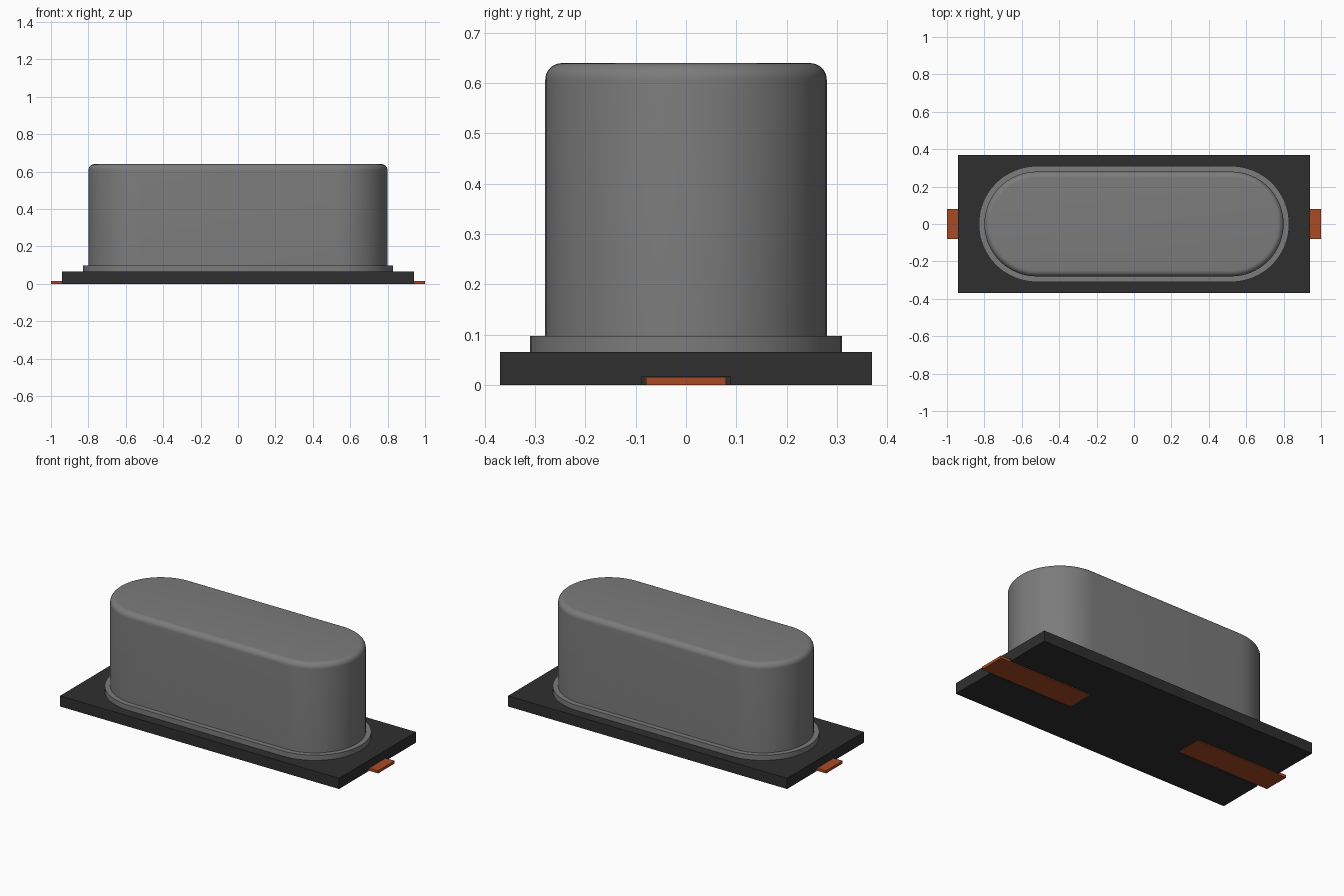
import bpy, bmesh, math

default = bpy.data.objects.get("Cube")
if default:
    bpy.data.objects.remove(default, do_unlink=True)


def material(name, rgb):
    mat = bpy.data.materials.new(name)
    mat.use_nodes = True
    mat.diffuse_color = (*rgb, 1)
    mat.node_tree.nodes["Principled BSDF"].inputs["Base Color"].default_value = (*rgb, 1)
    return mat


metal = material("grey metal", (0.2, 0.2, 0.2))
plastic = material("black plastic", (0.028, 0.028, 0.028))
copper = material("copper", (0.40, 0.068, 0.018))


def finish(name, bm, mat):
    bmesh.ops.recalc_face_normals(bm, faces=bm.faces)
    mesh = bpy.data.meshes.new(name)
    bm.to_mesh(mesh)
    bm.free()
    mesh.materials.append(mat)
    obj = bpy.data.objects.new(name, mesh)
    bpy.context.collection.objects.link(obj)
    return obj


def box(name, low, high, mat):
    bm = bmesh.new()
    bmesh.ops.create_cube(bm, size=1)
    for v in bm.verts:
        v.co = [b if c > 0 else a for a, b, c in zip(low, high, v.co)]
    return finish(name, bm, mat)


def oblong(name, profile, mat, half_straight=0.52, steps=32):
    """Loft round-ended outlines through (radius, height) pairs."""
    bm = bmesh.new()
    rings = []
    for radius, z in profile:
        ring = []
        for side in (1, -1):
            for i in range(steps + 1):
                a = math.pi * (i / steps - 0.5)
                ring.append(bm.verts.new((side * (half_straight + radius * math.cos(a)),
                                          side * radius * math.sin(a), z)))
        rings.append(ring)
    n = len(rings[0])
    for lower, upper in zip(rings, rings[1:]):
        for i in range(n):
            j = (i + 1) % n
            bm.faces.new((lower[i], lower[j], upper[j], upper[i]))
    bm.faces.new(rings[0])
    bm.faces.new(rings[-1])
    obj = finish(name, bm, mat)
    bpy.ops.object.select_all(action="DESELECT")
    obj.select_set(True)
    bpy.context.view_layer.objects.active = obj
    bpy.ops.object.shade_smooth_by_angle(angle=math.radians(35))
    return obj


# Base plate and metal can with a rolled top edge
base = box("base_plate", (-0.94, -0.37, 0), (0.94, 0.37, 0.065), plastic)
oblong("can_flange", [(0.31, 0.065), (0.31, 0.097)], metal)
fillet = 0.033
arc = [math.pi / 2 * i / 8 for i in range(9)]
oblong("can", [(0.28, 0.097)] + [(0.28 - fillet + fillet * math.cos(a),
                                  0.64 - fillet + fillet * math.sin(a)) for a in arc], metal)

# Terminals set flush in slots on the underside
for side, name in ((1, "left"), (-1, "right")):
    xs = sorted((side * 0.38, side * 1.0))
    box(name + "_terminal", (xs[0], -0.08, 0), (xs[1], 0.08, 0.016), copper)
    xs = sorted((side * 0.38, side * 1.1))
    cutter = box(name + "_slot_cutter", (xs[0], -0.088, -0.05), (xs[1], 0.088, 0.0165), plastic)
    cutter.hide_render = True
    cutter.hide_viewport = True
    slot = base.modifiers.new(name + "_slot", "BOOLEAN")
    slot.operation = "DIFFERENCE"
    slot.solver = "EXACT"
    slot.object = cutter
